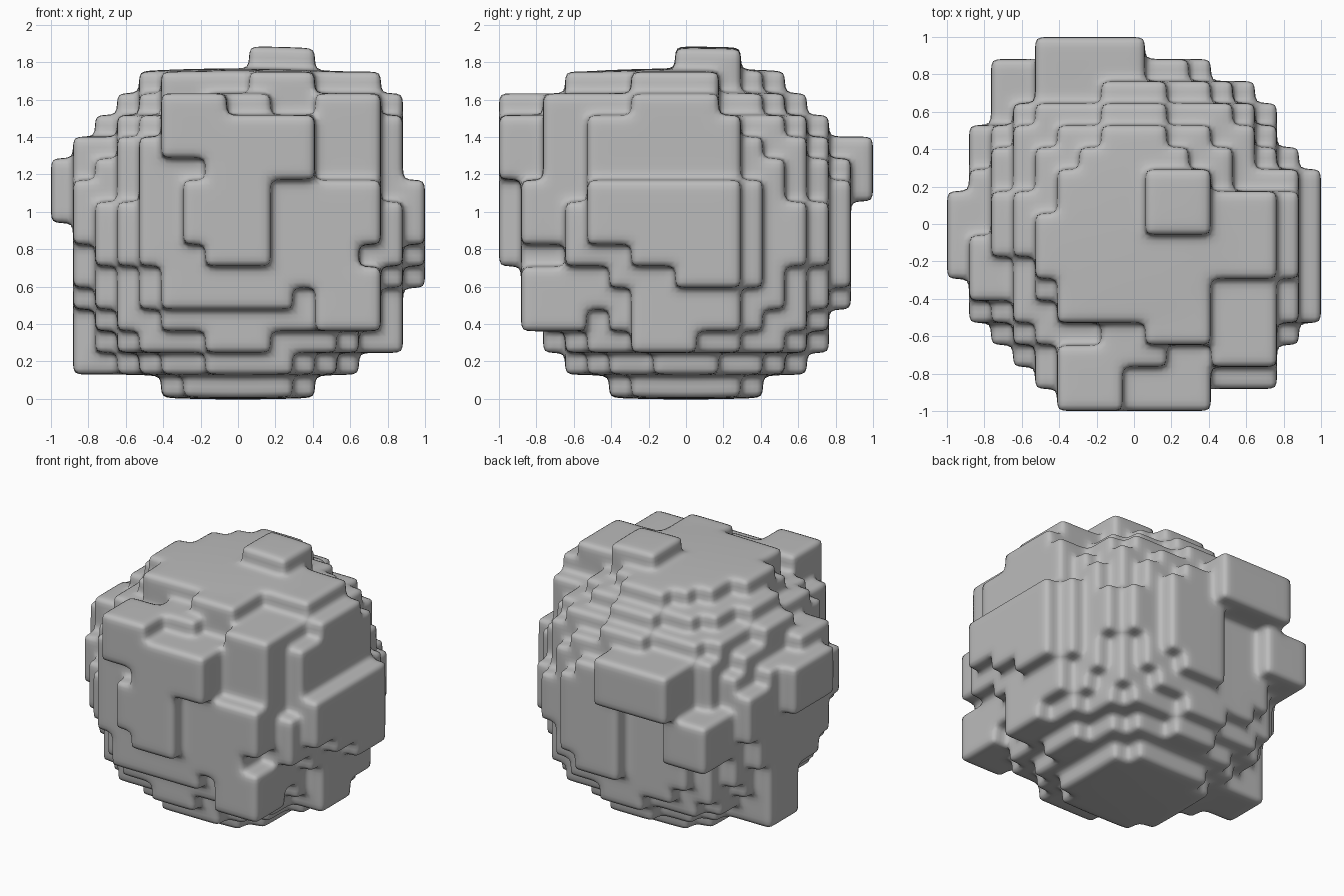
import bpy
import bmesh
from itertools import product
from mathutils import Vector

# Remove the default cube
default_cube = bpy.data.objects.get("Cube")
if default_cube:
    bpy.data.objects.remove(default_cube, do_unlink=True)

# Lattice of small cells, counted from the middle of the boulder
CELL = Vector((2 / 17, 2 / 17, 0.1157))
MIDDLE = Vector((0, 0, 0.882))
REACH_SQUARED = 41
BULGE = 0.02

# Centre cells of the chunky blocks that stick out on each side
BLOCKS = {
    "top": [(2, 1, 7), (-3, -1, 6), (0, -3, 6), (2, -4, 6), (-2, -3, 6),
            (5, 0, 6), (5, -1, 6), (0, 3, 6)],
    "front": [(5, -5, 5), (5, -4, 5), (5, -5, 4), (5, -6, 1), (4, -6, 0),
              (5, -6, -3), (-1, -7, 1), (0, -7, 0), (0, -7, 1),
              (-2, -7, 5), (2, -7, 4), (0, -7, 4), (0, -5, 5),
              (-3, -6, 0), (-3, -6, 3), (0, -6, 4),
              (1, -6, -2), (-2, -6, -2), (1, -4, -5)],
    "left": [(7, -3, 1), (7, -1, 0), (7, -1, 1), (7, 1, -1), (7, 1, 1),
             (6, -3, 4), (6, -1, 5), (6, 0, 5), (6, 1, 4),
             (6, -1, -4), (6, 1, -3), (5, 1, -4), (6, -4, 0)],
    "right": [(-7, -1, 2), (-7, 0, 2), (-6, -3, 1), (-6, -2, 3),
              (-6, 3, 1), (-6, 1, -5)],
    "back": [(-3, 7, 3), (-1, 7, 3), (-5, 6, 0)],
}


def stamp_block(cells, centre):
    """Fill a cube of three cells a side around a centre cell."""
    x, y, z = centre
    for dx, dy, dz in product((-1, 0, 1), repeat=3):
        cells.add((x + dx, y + dy, z + dz))


def in_core(centre):
    """Round core, worn back one step on the right half of its back."""
    x, y, z = centre
    worn = y == 6 and x < 1
    return x * x + y * y + z * z <= REACH_SQUARED and not worn


def fill_cells():
    """Core thickened by blocks, plus the blocks that stick out."""
    cells = set()
    for centre in filter(in_core, product(range(-6, 7), repeat=3)):
        stamp_block(cells, centre)
    for side in BLOCKS.values():
        for centre in side:
            stamp_block(cells, centre)
    return cells


def build_skin(cells):
    """Make one quad for every cell side that faces open space."""
    bm = bmesh.new()
    corners = {}

    def corner(key):
        if key not in corners:
            place = Vector([k * 0.5 * s for k, s in zip(key, CELL)])
            # Swell the crown and the underside gently
            nearness = max(0, 1 - place.xy.length_squared * 3)
            place.z *= 1 + BULGE * nearness
            corners[key] = bm.verts.new(place + MIDDLE)
        return corners[key]

    for cell in cells:
        for axis, sign in product(range(3), (-1, 1)):
            neighbour = list(cell)
            neighbour[axis] += sign
            if tuple(neighbour) in cells:
                continue
            u, v = (axis + 1) % 3, (axis + 2) % 3
            ring = []
            for a, b in ((-1, -1), (1, -1), (1, 1), (-1, 1)):
                key = [2 * c for c in cell]
                key[axis] += sign
                key[u] += a
                key[v] += b
                ring.append(corner(tuple(key)))
            if sign < 0:
                ring.reverse()
            bm.faces.new(ring).smooth = True
    mesh = bpy.data.meshes.new("boulder")
    bm.to_mesh(mesh)
    bm.free()
    return mesh


# Stone colour
stone = bpy.data.materials.new("stone grey")
stone.use_nodes = True
grey = (0.5, 0.5, 0.5, 1)
stone.diffuse_color = grey
for node in stone.node_tree.nodes:
    if node.type == "BSDF_PRINCIPLED":
        node.inputs["Base Color"].default_value = grey

# Boulder with softened block edges
boulder = bpy.data.objects.new("boulder", build_skin(fill_cells()))
bpy.context.collection.objects.link(boulder)
boulder.data.materials.append(stone)

split = boulder.modifiers.new("fine grid", "SUBSURF")
split.subdivision_type = "SIMPLE"
split.levels = split.render_levels = 2
soften = boulder.modifiers.new("soft edges", "SMOOTH")
soften.factor = 0.5
soften.iterations = 10
